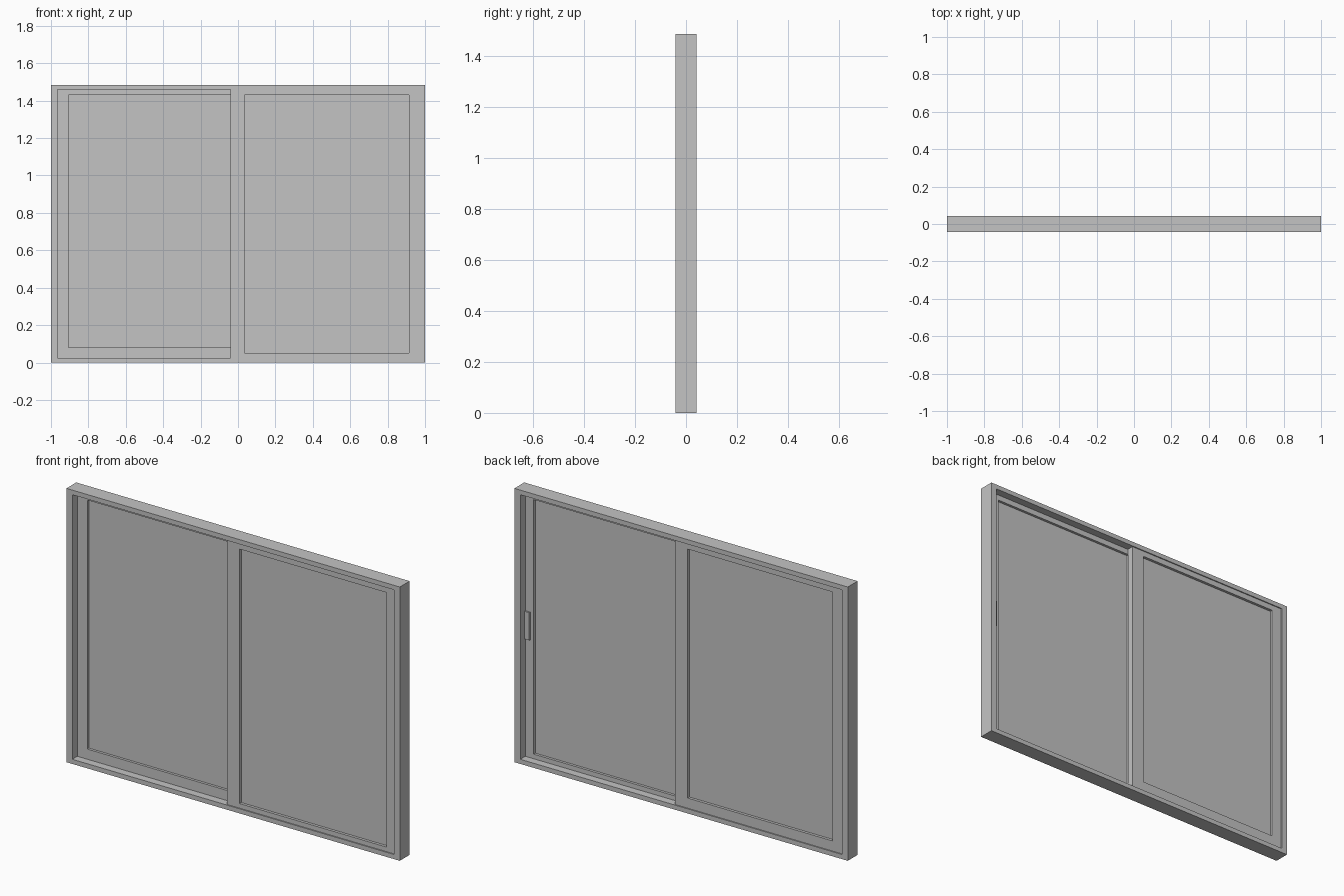
import bpy
import bmesh
from mathutils import Matrix

cube = bpy.data.objects.get("Cube")
if cube:
    bpy.data.objects.remove(cube, do_unlink=True)

grey = bpy.data.materials.new("plain grey")
grey.use_nodes = True
colour = (0.55, 0.55, 0.55, 1)
grey.diffuse_color = colour
grey.node_tree.nodes["Principled BSDF"].inputs["Base Color"].default_value = colour

HEIGHT = 1.485
HALF_DEPTH = 0.042
JAMB = 0.965            # inner edge of the side jambs
SILL, HEAD = 0.025, 1.46
MEET = 0.04             # overlap of the meeting stiles
SASH_NEAR, SASH_FAR = 0.001, 0.036
GLASS_NEAR, GLASS_FAR = 0.015, 0.021


def finish(name, bm):
    bmesh.ops.recalc_face_normals(bm, faces=bm.faces)
    mesh = bpy.data.meshes.new(name)
    bm.to_mesh(mesh)
    bm.free()
    mesh.materials.append(grey)
    obj = bpy.data.objects.new(name, mesh)
    bpy.context.collection.objects.link(obj)


def corners(rect):
    x0, x1, z0, z1 = rect
    return [(x0, z0), (x1, z0), (x1, z1), (x0, z1)]


def panel(name, rect, y0, y1):
    """Solid rectangular slab between two depths."""
    x0, x1, z0, z1 = rect
    centre = ((x0 + x1) / 2, (y0 + y1) / 2, (z0 + z1) / 2)
    size = (x1 - x0, abs(y1 - y0), z1 - z0)
    bm = bmesh.new()
    bmesh.ops.create_cube(bm, size=1, matrix=Matrix.LocRotScale(centre, None, size))
    finish(name, bm)


def ring(name, outer, inner, y0, y1):
    """Mitred rectangular frame between two depths."""
    bm = bmesh.new()
    loops = [[bm.verts.new((x, y, z)) for x, z in corners(r)]
             for r, y in ((outer, y0), (outer, y1), (inner, y1), (inner, y0))]
    for a, b in zip(loops, loops[1:] + loops[:1]):
        for i in range(4):
            j = (i + 1) % 4
            bm.faces.new((a[i], a[j], b[j], b[i]))
    finish(name, bm)


# Outer frame
ring("outer_frame", (-1, 1, 0, HEIGHT), (-JAMB, JAMB, SILL, HEAD),
     -HALF_DEPTH, HALF_DEPTH)

# Front sash on the +x side, rear sash on the -x side
sashes = (
    ("front", -1, (-MEET, JAMB, SILL, HEAD), (0.035, 0.915, 0.05, 1.43)),
    ("rear", 1, (-JAMB, MEET, SILL, HEAD), (-0.905, -0.035, 0.08, 1.43)),
)
for label, side, outer, inner in sashes:
    ring(label + "_sash", outer, inner, side * SASH_NEAR, side * SASH_FAR)
    panel(label + "_glass", inner, side * GLASS_NEAR, side * GLASS_FAR)

# Pull handle on the inner face of the front sash
panel("pull_handle", (0.935, 0.964, 0.665, 0.815), -SASH_NEAR, 0.008)
